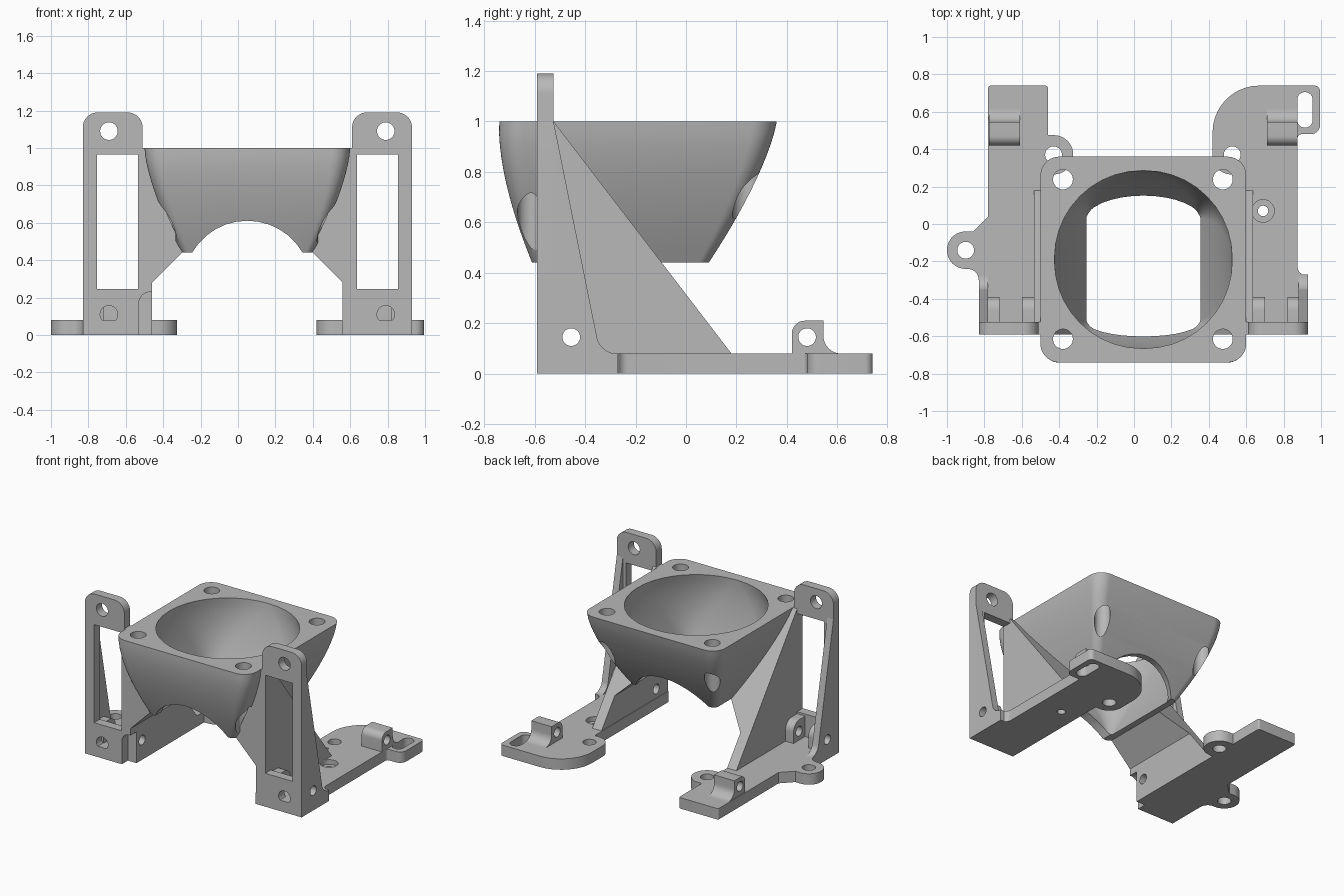
import bpy
import bmesh
from math import radians, cos, sin, pi, tan
from mathutils import Vector

cube = bpy.data.objects.get("Cube")
if cube:
    bpy.data.objects.remove(cube, do_unlink=True)

grey = bpy.data.materials.new("plain grey")
grey.use_nodes = True
grey.diffuse_color = (0.48, 0.48, 0.48, 1)
grey.node_tree.nodes["Principled BSDF"].inputs["Base Color"].default_value = grey.diffuse_color

MID = 0.05  # x of the mirror plane between the two towers


def make(name, bm):
    bmesh.ops.recalc_face_normals(bm, faces=bm.faces)
    mesh = bpy.data.meshes.new(name)
    bm.to_mesh(mesh)
    bm.free()
    mesh.materials.append(grey)
    ob = bpy.data.objects.new(name, mesh)
    bpy.context.scene.collection.objects.link(ob)
    return ob


def rounded(corners, steps=10):
    """Outline from (a, b, radius) corners, each replaced by a fillet."""
    out = []
    for i, c in enumerate(corners):
        p = Vector(c[:2])
        r = c[2] if len(c) > 2 else 0
        if not r:
            out.append(p)
            continue
        u = (Vector(corners[i - 1][:2]) - p).normalized()
        v = (Vector(corners[(i + 1) % len(corners)][:2]) - p).normalized()
        half = u.angle(v) / 2
        centre = p + (u + v).normalized() * (r / sin(half))
        start = p + u * (r / tan(half)) - centre
        end = p + v * (r / tan(half)) - centre
        sweep = start.angle_signed(end)
        for k in range(steps + 1):
            a = -sweep * k / steps
            out.append(centre + Vector((start.x * cos(a) - start.y * sin(a),
                                        start.x * sin(a) + start.y * cos(a))))
    return out


def prism(name, corners, axis, lo, hi):
    """Extrude an outline along an axis from lo to hi."""
    place = {"x": lambda a, b, c: (c, a, b),
             "y": lambda a, b, c: (a, c, b),
             "z": lambda a, b, c: (a, b, c)}[axis]
    lo, hi = min(lo, hi), max(lo, hi)
    pts = rounded(corners)
    bm = bmesh.new()
    low = [bm.verts.new(place(p[0], p[1], lo)) for p in pts]
    top = [bm.verts.new(place(p[0], p[1], hi)) for p in pts]
    bm.faces.new(low)
    bm.faces.new(top)
    for i in range(len(pts)):
        bm.faces.new((low[i - 1], low[i], top[i], top[i - 1]))
    return make(name, bm)


def disc(a, b, r, n=36):
    return [(a + r * cos(2 * pi * k / n), b + r * sin(2 * pi * k / n)) for k in range(n)]


def rect(a0, a1, b0, b1, r=0):
    return [(a0, b0, r), (a1, b0, r), (a1, b1, r), (a0, b1, r)]


def combine(ob, other, how="DIFFERENCE"):
    """Apply a boolean and discard the helper."""
    mod = ob.modifiers.new("cut", "BOOLEAN")
    mod.operation, mod.solver, mod.object = how, "EXACT", other
    bpy.context.view_layer.update()
    old = ob.data
    mesh = bpy.data.meshes.new_from_object(ob.evaluated_get(bpy.context.evaluated_depsgraph_get()))
    ob.modifiers.clear()
    ob.data = mesh
    bpy.data.meshes.remove(old)
    bpy.data.objects.remove(other, do_unlink=True)
    return ob


def drill(ob, axis, a, b, r, lo=-2, hi=2):
    return combine(ob, prism("drill", disc(a, b, r), axis, lo, hi))


# Funnel: rounded square outside, round-to-square bore inside
TOP, LOW = 1.0, 0.44


def outer_half(t):
    return 0.55 - 0.2 * t ** 1.5


def inner_half(t):
    return 0.475 - 0.17 * t ** 1.5


def ring(bm, cy, half, r, z):
    verts = []
    for q in range(4):
        a0 = q * pi / 2
        sx, sy = (1, -1, -1, 1)[q], (1, 1, -1, -1)[q]
        for k in range(11):
            a = a0 + k * pi / 20
            verts.append(bm.verts.new((MID + sx * (half - r) + r * cos(a),
                                       cy + sy * (half - r) + r * sin(a), z)))
    return verts


bm = bmesh.new()
levels = [k / 12 for k in range(13)]
rings = [ring(bm, -0.19 - 0.07 * t, outer_half(t), 0.1 - 0.06 * t, TOP - (TOP - LOW) * t) for t in levels]
rings += [ring(bm, -0.19 - 0.05 * t, inner_half(t), inner_half(t) * (0.98 - 0.86 * t), TOP - (TOP - LOW) * t)
          for t in reversed(levels)]
for j in range(len(rings)):
    a, b = rings[j - 1], rings[j]
    for i in range(len(a)):
        bm.faces.new((a[i - 1], a[i], b[i], b[i - 1]))
funnel = make("funnel", bm)
drill(funnel, "y", MID, 0.27, 0.341)
for x in (-0.38, 0.475):
    for y in (-0.615, 0.238):
        drill(funnel, "z", x, y, 0.053)

# Towers, one on each side, mirrored about the funnel
PIN = (-0.455, 0.145, 0.035)
WEB = [(-0.59, 0), (-0.59, 1), (-0.525, 1), (0.18, 0.08), (0.18, 0)]
for side in ("right", "left"):
    def X(x):
        return x if side == "right" else 2 * MID - x

    # Front plate with window and screw holes
    plate = prism(side + "_front_plate",
                  [(X(-0.83), 0), (X(-0.51), 0), (X(-0.51), 1.19, 0.08), (X(-0.83), 1.19, 0.08)],
                  "y", -0.59, -0.525)
    combine(plate, prism("window", rect(X(-0.755), X(-0.535), 0.245, 0.965), "y", -1, 0))
    for z in (0.11, 1.09):
        drill(plate, "y", X(-0.69), z, 0.047)

    # Outer wall, inner gusset and pin ears
    wall = prism(side + "_outer_wall",
                 [(-0.59, 0), (-0.59, 1), (-0.525, 1), (-0.34, 0.08, 0.08), (-0.27, 0.08), (-0.27, 0)],
                 "x", X(-0.83), X(-0.78))
    gusset = prism(side + "_gusset", WEB, "x", X(-0.535), X(-0.46))
    ear = [(-0.53, 0.07), (-0.53, 0.23), (-0.39, 0.23, 0.07), (-0.39, 0.07)]
    outer_ear = prism(side + "_outer_ear", ear, "x", X(-0.79), X(-0.72))
    inner_ear = prism(side + "_inner_ear", ear, "x", X(-0.6), X(-0.53))
    for part in (wall, gusset, outer_ear, inner_ear):
        drill(part, "x", *PIN)

    # Sloped web joining the gusset to the funnel
    edge = [(X(MID - outer_half(t) + 0.02), TOP - (TOP - LOW) * t) for t in (0.2, 0.4, 0.6, 0.8, 1)]
    web = prism(side + "_funnel_web", [(X(-0.5), 0.24), (X(-0.5), 0.9)] + edge + [(X(-0.3), LOW)], "y", -0.59, 0.3)
    combine(web, prism("web_limit", WEB, "x", X(-0.7), X(0)), "INTERSECT")

    # Rear lug with a cross hole
    lug = prism(side + "_rear_lug",
                [(0.42, 0.07), (0.42, 0.21, 0.05), (0.545, 0.21), (0.545, 0.08, 0.07), (0.62, 0.08), (0.62, 0.07)],
                "x", X(-0.775), X(-0.61))
    drill(lug, "x", 0.48, 0.145, 0.035)

    # Rounded notch at the foot of one tower only
    if side == "right":
        for part in (gusset, plate):
            combine(part, prism("notch", [(-0.53, -0.1), (-0.4, -0.1), (-0.4, 0.23), (-0.53, 0.23, 0.06)],
                                "y", -0.7, -0.52))

# Base plates
right_base = prism("right_base", [
    (-0.46, 0.74, 0.015), (-0.46, 0.475), (-0.325, 0.475, 0.104), (-0.325, 0.265, 0.104),
    (-0.46, 0.265), (-0.46, -0.52), (-0.53, -0.52), (-0.53, -0.59), (-0.83, -0.59),
    (-0.83, -0.24, 0.06), (-1, -0.24, 0.099), (-1, -0.04, 0.099), (-0.86, -0.04),
    (-0.78, 0.04), (-0.78, 0.74, 0.015)], "z", 0, 0.08)
drill(right_base, "z", -0.9, -0.14, 0.045)
drill(right_base, "z", -0.43, 0.37, 0.045)

left_base = prism("left_base", [
    (0.42, 0.74, 0.25), (0.995, 0.74, 0.03), (0.995, 0.48, 0.05), (0.875, 0.48, 0.02),
    (0.875, -0.25, 0.04), (0.925, -0.29, 0.03), (0.925, -0.59), (0.555, -0.59),
    (0.555, 0.265), (0.42, 0.265, 0.1)], "z", 0, 0.08)
drill(left_base, "z", 0.525, 0.37, 0.045)
drill(left_base, "z", 0.69, 0.07, 0.028)
drill(left_base, "z", 0.69, 0.07, 0.06, 0.045, 0.2)
combine(left_base, prism("slot", rect(0.873, 0.955, 0.515, 0.705, 0.04), "z", -1, 1))

# Smooth the curved surfaces, keep edges crisp
bpy.ops.object.select_all(action="DESELECT")
for ob in bpy.context.scene.objects:
    if ob.type == "MESH":
        ob.select_set(True)
        bpy.context.view_layer.objects.active = ob
bpy.ops.object.shade_smooth_by_angle(angle=radians(30))
